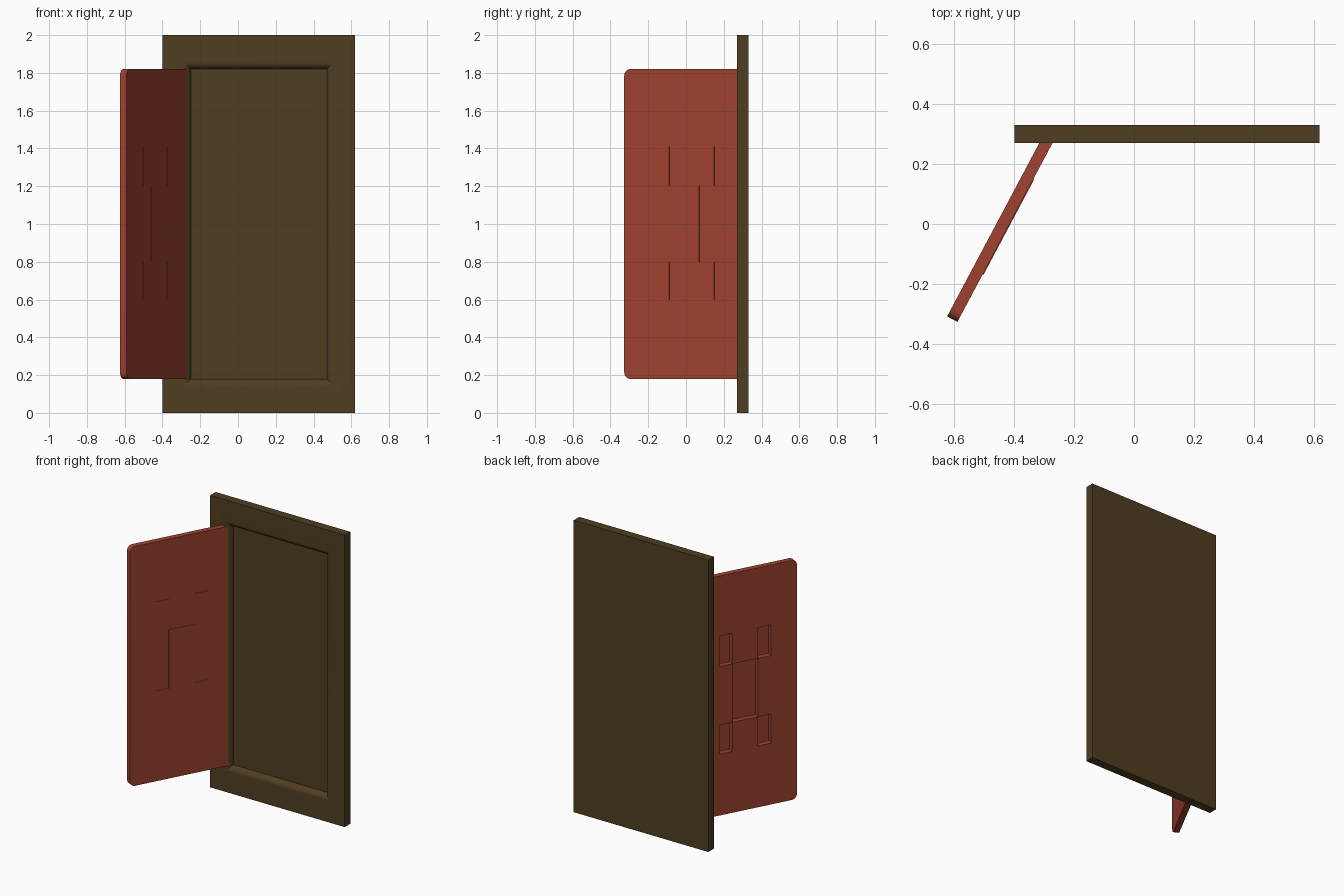
import bpy, bmesh, math
from mathutils import Matrix, Vector

if "Cube" in bpy.data.objects:
    bpy.data.objects.remove(bpy.data.objects["Cube"])


def material(name, color):
    m = bpy.data.materials.new(name)
    m.diffuse_color = (*color, 1)
    m.use_nodes = True
    m.node_tree.nodes["Principled BSDF"].inputs["Base Color"].default_value = m.diffuse_color
    return m


def finish(name, bm, mat=None):
    bmesh.ops.recalc_face_normals(bm, faces=bm.faces)
    me = bpy.data.meshes.new(name)
    bm.to_mesh(me)
    bm.free()
    ob = bpy.data.objects.new(name, me)
    bpy.context.collection.objects.link(ob)
    if mat:
        me.materials.append(mat)
    return ob


def add_box(bm, lo, hi):
    lo, hi = Vector(lo), Vector(hi)
    bmesh.ops.create_cube(bm, size=1, matrix=Matrix.Translation((lo + hi) / 2)
                          @ Matrix.Diagonal((*(hi - lo), 1)))


def smooth(ob):
    bpy.ops.object.select_all(action='DESELECT')
    ob.select_set(True)
    bpy.context.view_layer.objects.active = ob
    bpy.ops.object.shade_smooth_by_angle(angle=math.radians(30))


wood = material("dark_wood", (0.08, 0.048, 0.015))
red = material("red_paint", (0.35, 0.055, 0.03))

# Frame: nested rectangular rings with a rounded-over recess at the front
CX, CZ, R, DEPTH = 0.11, 1.0, 0.042, 0.04
rings = [(0.51, 1.0, 0.33), (0.51, 1.0, 0.27)]
for i in range(7):
    a = math.radians(90 * i / 6)
    g = R * (1 - math.sin(a))
    rings.append((0.36 + g, 0.82 + g, 0.27 + DEPTH * (1 - math.cos(a))))
bm = bmesh.new()
loops = [[bm.verts.new((CX + sx * hx, y, CZ + sz * hz))
          for sx, sz in ((-1, -1), (1, -1), (1, 1), (-1, 1))] for hx, hz, y in rings]
for a, b in zip(loops, loops[1:]):
    for i in range(4):
        j = (i + 1) % 4
        bm.faces.new((a[i], a[j], b[j], b[i]))
bm.faces.new(loops[0])
bm.faces.new(loops[-1])
frame = finish("door_frame", bm, wood)
smooth(frame)

# Door leaf: local x along its width, y through its thickness
W, T, Z0, Z1, CR = 0.72, 0.039, 0.18, 1.82, 0.035
placement = Matrix.Translation((-0.59, -0.327, 0)) @ Matrix.Rotation(math.radians(62), 4, 'Z')
bm = bmesh.new()
outline = []
corners = ((W - CR, Z1 - CR), (CR, Z1 - CR), (CR, Z0 + CR), (W - CR, Z0 + CR))
for k, (x, z) in enumerate(corners):
    for i in range(7):
        a = math.radians(90 * k + 15 * i)
        outline.append(bm.verts.new((x + CR * math.cos(a), 0, z + CR * math.sin(a))))
face = bm.faces.new(outline)
ext = bmesh.ops.extrude_face_region(bm, geom=[face])
bmesh.ops.translate(bm, vec=(0, T, 0),
                    verts=[v for v in ext['geom'] if isinstance(v, bmesh.types.BMVert)])
leaf = finish("door_leaf", bm, red)
leaf.matrix_world = placement

# Pattern of four small panels around a taller one: sunk outside, raised inside
panels = [(0.27, 0.45, 0.8, 1.2)]
for u in (0.18, 0.45):
    for z, top in ((0.6, 0.8), (1.2, 1.41)):
        panels.append((u, u + 0.09, z, top))
raised = bmesh.new()
for n, (u0, u1, z0, z1) in enumerate(panels):
    e = 0.0005
    bm = bmesh.new()
    add_box(bm, (u0 + e, 0.002, z0 + e), (u1 - e, 0.06, z1 - e))
    cutter = finish(f"panel_cutter_{n}", bm)
    cutter.matrix_world = placement
    cutter.hide_render = True
    mod = leaf.modifiers.new("pocket", 'BOOLEAN')
    mod.operation = 'DIFFERENCE'
    mod.solver = 'EXACT'
    mod.object = cutter
    add_box(raised, (u0, -0.003, z0), (u1, 0.001, z1))
inner = finish("raised_inner_panels", raised, red)
inner.matrix_world = placement

# Apply the pockets and remove the cutters
bpy.ops.object.select_all(action='DESELECT')
leaf.select_set(True)
bpy.context.view_layer.objects.active = leaf
for mod in list(leaf.modifiers):
    bpy.ops.object.modifier_apply(modifier=mod.name)
for ob in list(bpy.data.objects):
    if ob.name.startswith("panel_cutter"):
        bpy.data.objects.remove(ob)
smooth(leaf)
